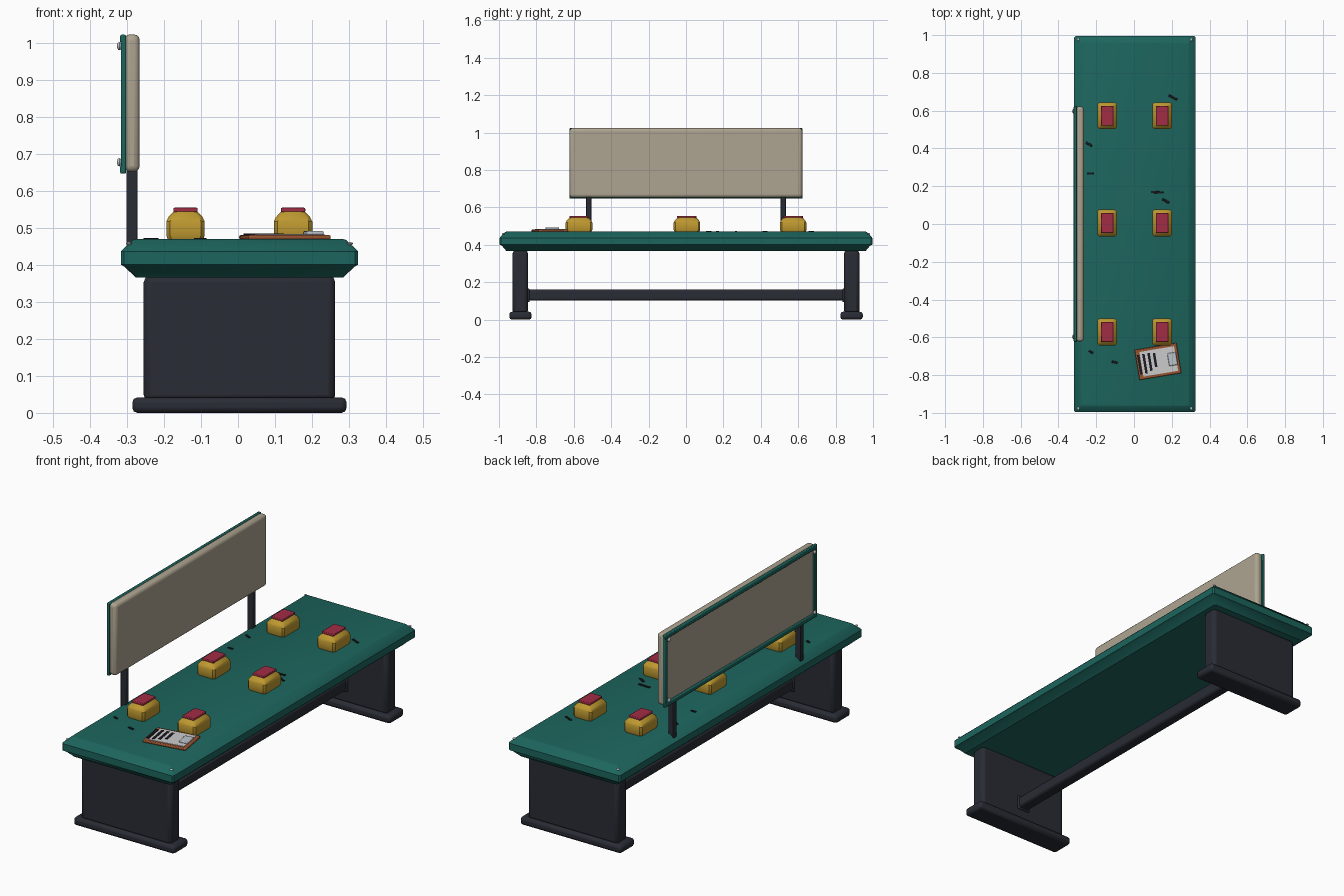
import bpy, bmesh, math
from mathutils import Matrix, Vector

if "Cube" in bpy.data.objects:
    bpy.data.objects.remove(bpy.data.objects["Cube"])

CX = 0.004   # table centre line in x


def mat(name, r, g, b):
    m = bpy.data.materials.new(name)
    m.diffuse_color = (r, g, b, 1)
    m.use_nodes = True
    m.node_tree.nodes["Principled BSDF"].inputs["Base Color"].default_value = m.diffuse_color
    return m


TEAL = mat("teal", 0.012, 0.13, 0.11)
DARK = mat("dark", 0.022, 0.025, 0.035)
BEIGE = mat("beige", 0.42, 0.37, 0.28)
YELLOW = mat("yellow", 0.52, 0.32, 0.03)
RED = mat("red", 0.36, 0.025, 0.06)
BROWN = mat("brown", 0.32, 0.09, 0.03)
PAPER = mat("paper", 0.75, 0.75, 0.75)
METAL = mat("metal", 0.5, 0.55, 0.6)
INK = mat("ink", 0.01, 0.01, 0.015)


def finish(bm, name, m, loc=(0, 0, 0), rot=0, bevel=0, segs=2):
    bmesh.ops.recalc_face_normals(bm, faces=bm.faces)
    me = bpy.data.meshes.new(name)
    bm.to_mesh(me)
    bm.free()
    me.materials.append(m)
    ob = bpy.data.objects.new(name, me)
    ob.location = loc
    ob.rotation_euler.z = rot
    bpy.context.collection.objects.link(ob)
    if bevel:
        mod = ob.modifiers.new("bevel", 'BEVEL')
        mod.width = bevel
        mod.segments = segs
    bpy.ops.object.select_all(action='DESELECT')
    ob.select_set(True)
    bpy.context.view_layer.objects.active = ob
    bpy.ops.object.shade_smooth_by_angle(angle=math.radians(35))
    return ob


def box(name, m, x, y, z, bevel=0, segs=2, rot=0):
    """Box from (min, max) ranges on each axis."""
    bm = bmesh.new()
    bmesh.ops.create_cube(bm, size=1)
    size = [r[1] - r[0] for r in (x, y, z)]
    bmesh.ops.scale(bm, vec=size, verts=bm.verts)
    loc = [(r[0] + r[1]) / 2 for r in (x, y, z)]
    return finish(bm, name, m, loc, rot, bevel, segs)


def loft(name, m, rings, corner, loc=(0, 0, 0)):
    """Stack of chamfered rectangles: rings of (half x, half y, z)."""
    bm = bmesh.new()
    loops = []
    for hx, hy, z in rings:
        c = corner
        pts = [(hx, -hy + c), (hx, hy - c), (hx - c, hy), (-hx + c, hy),
               (-hx, hy - c), (-hx, -hy + c), (-hx + c, -hy), (hx - c, -hy)]
        loops.append([bm.verts.new((px, py, z)) for px, py in pts])
    for a, b in zip(loops, loops[1:]):
        for i in range(8):
            j = (i + 1) % 8
            bm.faces.new((a[i], a[j], b[j], b[i]))
    bm.faces.new(loops[0])
    bm.faces.new(loops[-1])
    return finish(bm, name, m, loc)


def stud(name, m, loc, r, axis='Z', flat=0.5):
    bm = bmesh.new()
    bmesh.ops.create_uvsphere(bm, u_segments=12, v_segments=8, radius=r)
    bmesh.ops.scale(bm, vec=(1, 1, flat), verts=bm.verts)
    if axis == 'X':
        bmesh.ops.rotate(bm, matrix=Matrix.Rotation(math.pi / 2, 3, 'Y'), verts=bm.verts)
    return finish(bm, name, m, loc)


# Tabletop with sloped upper and lower edges
loft("tabletop", TEAL, [(0.280, 0.960, 0.366), (0.312, 0.985, 0.396),
                        (0.321, 0.996, 0.401), (0.321, 0.996, 0.437),
                        (0.314, 0.990, 0.444), (0.288, 0.966, 0.468),
                        (0.281, 0.960, 0.470)], 0.008, (CX, 0, 0))
for sx in (-1, 1):
    for sy in (-1, 1):
        stud("corner_stud", METAL, (CX + sx * 0.299, sy * 0.977, 0.458), 0.008)

# End legs, feet and rail collars
for s in (-1, 1):
    def yr(a, b):
        return sorted((s * a, s * b))
    box("leg_panel", DARK, (CX - 0.259, CX + 0.259), yr(0.845, 0.927), (0.03, 0.372), 0.018)
    box("foot", DARK, (CX - 0.290, CX + 0.290), yr(0.825, 0.945), (0, 0.042), 0.014)
    box("rail_collar", DARK, (CX - 0.036, CX + 0.036), yr(0.836, 0.85), (0.094, 0.166), 0.005)
box("stretcher_rail", DARK, (CX - 0.03, CX + 0.03), (-0.85, 0.85), (0.101, 0.161), 0.012)

# Backrest posts, pad and rear frame
for y in (-0.52, 0.52):
    box("backrest_post", DARK, (-0.302, -0.272), (y - 0.014, y + 0.014), (0.445, 0.70), 0.004)
box("backrest_pad", BEIGE, (-0.308, -0.266), (-0.622, 0.622), (0.652, 1.024), 0.016, 3)
for z in (0.658, 1.012):
    box("frame_rail", TEAL, (-0.319, -0.303), (-0.624, 0.624), (z - 0.011, z + 0.011), 0.004)
for s in (-1, 1):
    y = s * 0.614
    box("frame_stile", TEAL, (-0.317, -0.303), (y - 0.01, y + 0.01), (0.655, 1.015), 0.003)
    for z in (0.678, 0.992):
        stud("frame_screw", METAL, (-0.321, s * 0.597, z), 0.011, 'X', 0.6)

# Six small jars with red lids
for x in (-0.142, 0.149):
    for y in (-0.572, 0.005, 0.573):
        loft("jar", YELLOW, [(0.047, 0.066, 0.468), (0.052, 0.071, 0.480),
                             (0.052, 0.071, 0.518), (0.046, 0.065, 0.530),
                             (0.031, 0.050, 0.546)], 0.010, (x, y, 0))
        box("jar_lid", RED, (x - 0.033, x + 0.033), (y - 0.052, y + 0.052), (0.543, 0.555), 0.003)

# Clipboard, placed in its own turned frame
ANG = math.radians(9.5)
ORG = Vector((0.127, -0.728, 0))


def clip_part(name, m, cx, cy, lx, ly, z0, z1, bevel=0):
    p = ORG + Matrix.Rotation(ANG, 3, 'Z') @ Vector((cx, cy, 0))
    box(name, m, (p.x - lx / 2, p.x + lx / 2), (p.y - ly / 2, p.y + ly / 2), (z0, z1), bevel, 2, ANG)


clip_part("clipboard", BROWN, 0, 0, 0.225, 0.162, 0.469, 0.481, 0.004)
clip_part("paper_sheet", PAPER, 0.004, 0, 0.186, 0.132, 0.480, 0.4835)
for cx, cy, ly in ((-0.098, 0, 0.105), (-0.070, 0, 0.105), (-0.042, 0.005, 0.095), (-0.014, 0.01, 0.075)):
    clip_part("written_line", INK, cx, cy, 0.013, ly, 0.481, 0.4855)
clip_part("clip", METAL, 0.078, 0, 0.046, 0.068, 0.481, 0.492, 0.004)

# Dark scratches on the table
for x, y, length, deg in ((0.206, 0.67, 0.048, -25), (-0.238, 0.422, 0.036, -30),
                          (-0.230, 0.267, 0.030, 0), (0.122, 0.168, 0.066, -3),
                          (0.168, 0.122, 0.040, -30), (-0.228, -0.677, 0.024, -30),
                          (-0.102, -0.732, 0.032, -15)):
    box("scratch", INK, (x - length / 2, x + length / 2), (y - 0.006, y + 0.006),
        (0.468, 0.4735), 0.001, 1, math.radians(deg))
